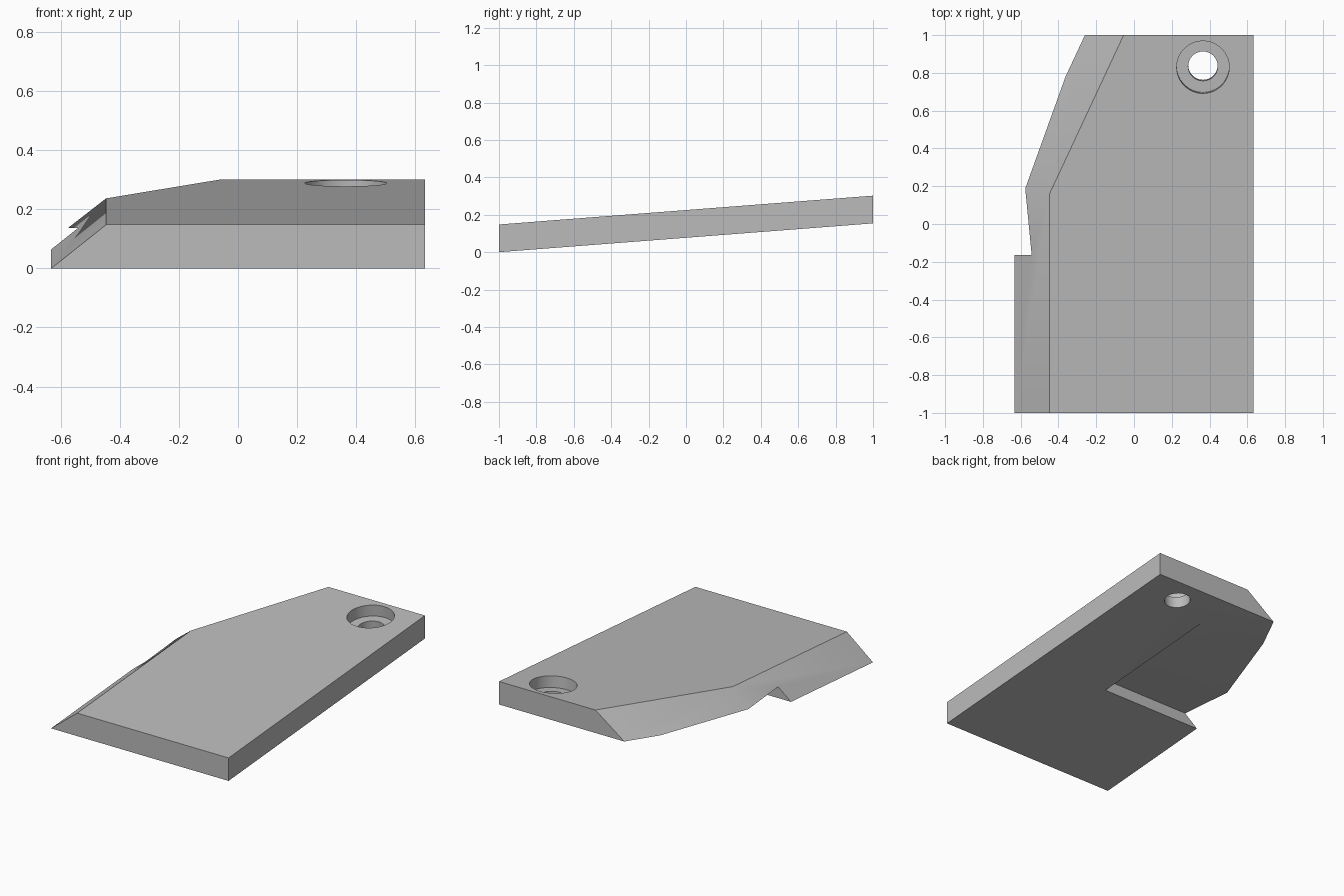
import bpy, bmesh, math
from mathutils import Matrix, Vector

cube = bpy.data.objects.get("Cube")
if cube:
    bpy.data.objects.remove(cube, do_unlink=True)

SLOPE = 0.077       # rise of the plate per unit of y
THICK = 0.148

grey = bpy.data.materials.new("plain grey")
grey.use_nodes = True
grey.diffuse_color = (0.5, 0.5, 0.5, 1)
grey.node_tree.nodes["Principled BSDF"].inputs["Base Color"].default_value = (0.5, 0.5, 0.5, 1)


def make_object(name, bm):
    bmesh.ops.recalc_face_normals(bm, faces=bm.faces)
    mesh = bpy.data.meshes.new(name)
    bm.to_mesh(mesh)
    bm.free()
    mesh.materials.append(grey)
    obj = bpy.data.objects.new(name, mesh)
    bpy.context.collection.objects.link(obj)
    return obj


def cut(target, cutter):
    """Subtract the cutter, then remove it."""
    bpy.context.view_layer.objects.active = target
    mod = target.modifiers.new("cut", 'BOOLEAN')
    mod.operation = 'DIFFERENCE'
    mod.solver = 'EXACT'
    mod.object = cutter
    bpy.ops.object.modifier_apply(modifier=mod.name)
    bpy.data.objects.remove(cutter, do_unlink=True)


def cylinder_cutter(name, centre, radius, depth):
    bm = bmesh.new()
    tilt = Matrix.Rotation(math.atan(SLOPE), 4, 'X')
    bmesh.ops.create_cone(bm, cap_ends=True, segments=64, radius1=radius,
                          radius2=radius, depth=2 * depth,
                          matrix=Matrix.Translation(centre) @ tilt)
    return make_object(name, bm)


# Sloping plate: wide lower outline, narrower upper outline gives the bevelled edge
lower = [(0.633, -1), (0.633, 1), (-0.26, 1), (-0.633, 0.2), (-0.633, -1)]
upper = [(0.633, -1), (0.633, 1), (-0.055, 1), (-0.447, 0.16), (-0.447, -1)]
bm = bmesh.new()
rings = [[bm.verts.new((x, y, SLOPE * (y + 1) + lift)) for x, y in outline]
         for outline, lift in ((lower, 0), (upper, THICK))]
for ring in rings:
    bm.faces.new(ring)
for i in range(len(lower)):
    j = (i + 1) % len(lower)
    bm.faces.new((rings[0][i], rings[0][j], rings[1][j], rings[1][i]))
plate = make_object("bevelled_plate", bm)

# Level pocket under the bevelled side
bm = bmesh.new()
low, high = Vector((-1, -0.165, -0.3)), Vector((0.086, 0.9, 0.137))
bmesh.ops.create_cube(bm, size=1, matrix=Matrix.Translation((low + high) / 2)
                      @ Matrix.Diagonal((*(high - low), 1)))
cut(plate, make_object("pocket_cutter", bm))

# Screw hole with counterbore, square to the plate
hole = Vector((0.365, 0.83, SLOPE * 1.83 + THICK))
cut(plate, cylinder_cutter("counterbore_cutter", hole, 0.139, 0.073))
cut(plate, cylinder_cutter("hole_cutter", hole, 0.078, 0.4))

# Soft shading on shallow corners, crisp edges elsewhere
bpy.ops.object.select_all(action='DESELECT')
plate.select_set(True)
bpy.context.view_layer.objects.active = plate
bpy.ops.object.shade_smooth_by_angle(angle=math.radians(30))
